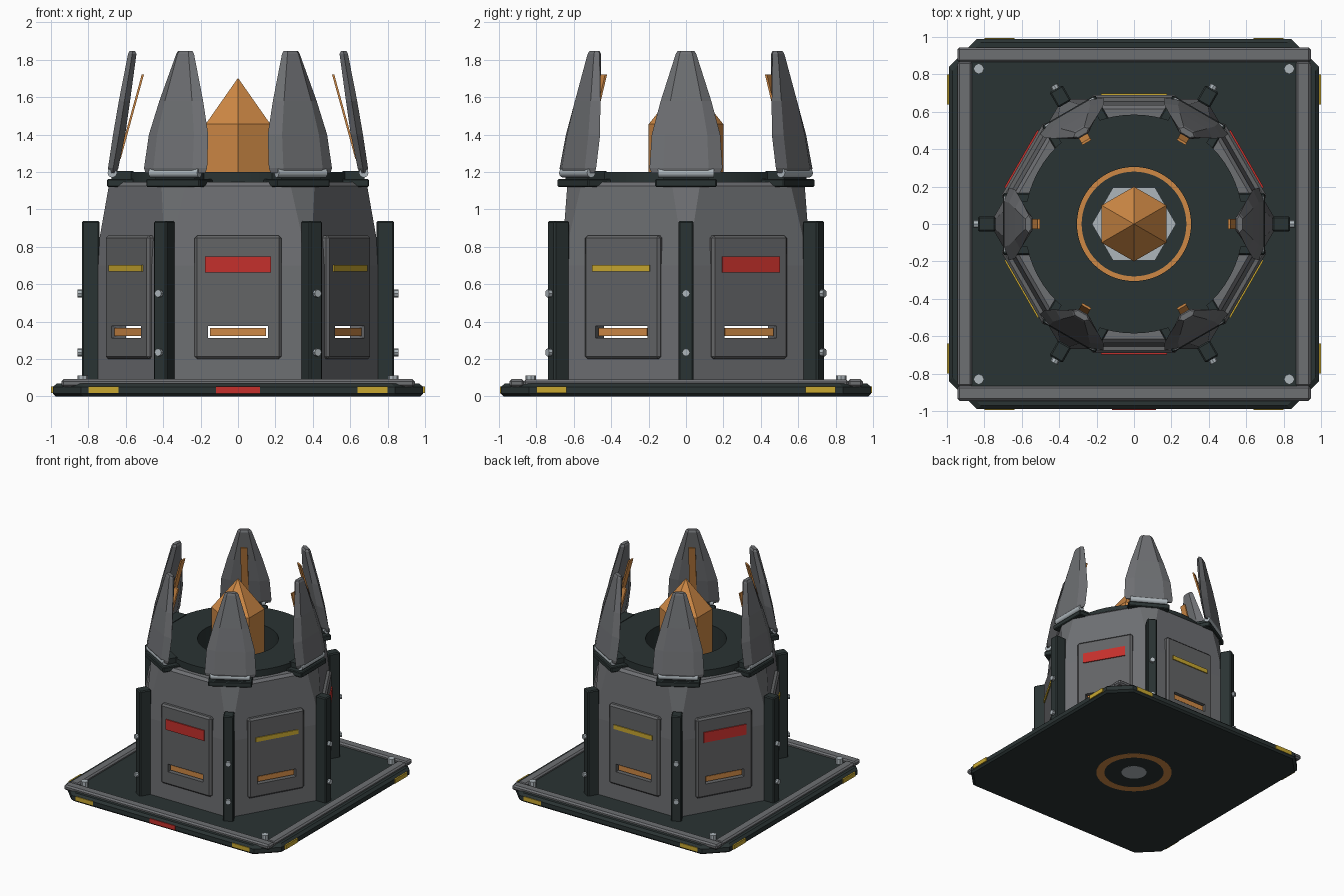
import bpy, bmesh, math
from mathutils import Matrix, Vector

if "Cube" in bpy.data.objects:
    bpy.data.objects.remove(bpy.data.objects["Cube"])


def material(name, rgb):
    m = bpy.data.materials.new(name)
    m.use_nodes = True
    m.diffuse_color = (*rgb, 1)
    m.node_tree.nodes["Principled BSDF"].inputs["Base Color"].default_value = (*rgb, 1)
    return m


DARK = material("dark metal", (.023, .033, .033))
GREY = material("grey armour", (.155, .16, .17))
PANEL = material("panel grey", (.125, .128, .133))
SILVER = material("silver", (.42, .47, .50))
ORANGE = material("orange", (.62, .25, .06))
YELLOW = material("yellow", (.58, .39, .03))
RED = material("red", (.56, .03, .025))

SIXTHS = [math.radians(60 * i) for i in range(6)]
SIDES = [a + math.radians(30) for a in SIXTHS]


def finish(name, bm, mat, angle=0, bevel=0, smooth=False):
    bmesh.ops.recalc_face_normals(bm, faces=bm.faces)
    mesh = bpy.data.meshes.new(name)
    bm.to_mesh(mesh)
    bm.free()
    ob = bpy.data.objects.new(name, mesh)
    bpy.context.collection.objects.link(ob)
    ob.rotation_euler.z = angle
    if mat:
        mesh.materials.append(mat)
    if bevel:
        mod = ob.modifiers.new("edge bevel", 'BEVEL')
        mod.width, mod.segments = bevel, 1
    if smooth:
        bpy.ops.object.select_all(action='DESELECT')
        ob.select_set(True)
        bpy.context.view_layer.objects.active = ob
        bpy.ops.object.shade_smooth_by_angle(angle=math.radians(30))
    return ob


def add_box(bm, lo, hi, angle=0):
    lo, hi = Vector(lo), Vector(hi)
    mat = Matrix.Rotation(angle, 4, 'Z') @ Matrix.Translation((lo + hi) / 2) @ Matrix.Diagonal((*(hi - lo), 1))
    bmesh.ops.create_cube(bm, size=1, matrix=mat)


def box(name, mat, lo, hi, angle=0, bevel=0):
    bm = bmesh.new()
    add_box(bm, lo, hi)
    return finish(name, bm, mat, angle, bevel)


def loft(name, mat, rings, angle=0, closed=False, **kw):
    """Skin equal-length rings; cap the ends, or join last to first."""
    bm = bmesh.new()
    loops = [[bm.verts.new(p) for p in ring] for ring in rings]
    n = len(loops[0])
    for a, b in zip(loops, loops[1:] + (loops[:1] if closed else [])):
        for i in range(n):
            bm.faces.new((a[i], a[(i + 1) % n], b[(i + 1) % n], b[i]))
    if not closed:
        bm.faces.new(loops[0])
        bm.faces.new(loops[-1])
    return finish(name, bm, mat, angle, **kw)


def circle(r, z, n=64, turn=0):
    return [(r * math.cos(turn + math.tau * i / n), r * math.sin(turn + math.tau * i / n), z) for i in range(n)]


def ring(name, mat, r0, r1, z0, z1):
    loft(name, mat, [circle(r0, z0), circle(r1, z0), circle(r1, z1), circle(r0, z1)], closed=True, smooth=True)


def cylinder(name, mat, r, a, b, n=8, angle=0):
    """Cylinder between two points."""
    a, b = Vector(a), Vector(b)
    bm = bmesh.new()
    mtx = Matrix.Translation((a + b) / 2) @ (b - a).to_track_quat('Z', 'Y').to_matrix().to_4x4()
    bmesh.ops.create_cone(bm, cap_ends=True, segments=n, radius1=r, radius2=r, depth=(b - a).length, matrix=mtx)
    finish(name, bm, mat, angle, smooth=n > 8)


def cut_hex(apothem, cut, z):
    """Hexagon with clipped corners, as twelve points."""
    pts = []
    half = apothem / math.sqrt(3) - cut
    for a in SIDES:
        for t in (-half, half):
            pts.append((apothem * math.cos(a) - t * math.sin(a), apothem * math.sin(a) + t * math.cos(a), z))
    return pts


# Base plate with clipped corners, and its rails and bolts
def base_ring(s, z):
    c = s - .15
    return [(s, -c, z), (s, c, z), (c, s, z), (-c, s, z), (-s, c, z), (-s, -c, z), (-c, -s, z), (c, -s, z)]


loft("base_plate", DARK, [base_ring(.975, 0), base_ring(.99, .015), base_ring(.99, .05), base_ring(.97, .068)])
for s, side in ((-1, "front"), (1, "back")):
    y = sorted((.866 * s, .945 * s))
    box(side + "_rail", GREY, (-.945, y[0], .05), (.945, y[1], .092), bevel=.012)
    box(("right" if s < 0 else "left") + "_rail", GREY, (y[0], -.87, .05), (y[1], .87, .09), bevel=.012)
    for t in (-1, 1):
        cylinder("corner_bolt", SILVER, .028, (.83 * s, .83 * t, .06), (.83 * s, .83 * t, .112))
        cylinder("underside_stud", DARK, .035, (.57 * s, .57 * t, -.0), (.57 * s, .57 * t, .02), 16)
for q in range(4):
    for s in (-1, 1):
        box("edge_marker", YELLOW, (.985, .72 * s - .08, .017), (.994 + .006 * (q % 2 == 0), .72 * s + .08, .052),
            q * math.pi / 2)
box("front_marker", RED, (-.117, -.994, .015), (.117, -.985, .052))
ring("underside_ring", ORANGE, .235, .3, -.001, .01)
cylinder("underside_disc", SILVER, .1, (0, 0, -.001), (0, 0, .01), 32)

# Hollow tower: walls, tapered shoulder and roof rim
tower = loft("tower_body", GREY, [
    cut_hex(.667, .008, .05), cut_hex(.667, .008, .7), cut_hex(.635, .085, 1.125), cut_hex(.615, .08, 1.145),
    cut_hex(.45, .05, 1.145), cut_hex(.45, .05, 1.1), cut_hex(.6, .05, 1.03), cut_hex(.6, .008, .05)], closed=True)

# Slot cutter shared by the tower and its panels
bm = bmesh.new()
for a in SIDES:
    add_box(bm, (.5, -.16, .312), (.8, .16, .376), a)
cutter = finish("slot_cutter", bm, None)
cutter.hide_render = True
cutter.hide_viewport = True
cutter.display_type = 'WIRE'


def cut_slot(ob):
    mod = ob.modifiers.new("slot", 'BOOLEAN')
    mod.operation, mod.solver, mod.object = 'DIFFERENCE', 'EXACT', cutter


cut_slot(tower)

# Side panels with a signal strip and a glowing slot bar
for i, a in enumerate(SIDES):
    cut_slot(box("side_panel", PANEL, (.62, -.232, .2), (.69, .232, .86), a, bevel=.014))
    if i % 2 == 0:
        box("red_strip", RED, (.685, -.177, .662), (.699, .177, .747), a)
    else:
        box("yellow_strip", YELLOW, (.685, -.177, .667), (.698, .177, .702), a)
    box("slot_bar", ORANGE, (.655, -.15, .324), (.675, .15, .366), a)

# Collar, well and core
ring("collar", DARK, .305, .585, 1.12, 1.2)
ring("well_wall", DARK, .305, .33, .86, 1.15)
cylinder("well_floor", DARK, .32, (0, 0, .85), (0, 0, .87), 48)
ring("well_glow_ring", ORANGE, .28, .305, .865, .876)
loft("core_pedestal", SILVER, [circle(.225, .86, 6), circle(.225, 1.05, 6)])
loft("core_crystal", ORANGE, [circle(r, z, 6, math.pi / 2) for r, z in ((.2, 1.04), (.2, 1.455), (.002, 1.7))])


# Corner posts, hinges and petals
def petal_ring(z, r, w, t):
    return [(r - t * .5, -w, z), (r, -w * .62, z), (r, w * .62, z),
            (r - t * .5, w, z), (r - t, w * .6, z), (r - t, -w * .6, z)]


for a in SIXTHS:
    box("corner_post", DARK, (.74, -.04, .06), (.835, .04, .938), a, bevel=.008)
    for z in (.235, .55):
        cylinder("post_bolt", SILVER, .021, (.82, 0, z), (.857, 0, z), angle=a)
    box("hinge_bracket", DARK, (.5, -.165, 1.12), (.7, .165, 1.162), a, bevel=.006)
    box("hinge_block", DARK, (.56, -.12, 1.15), (.675, .12, 1.205), a)
    cylinder("hinge_pin", SILVER, .025, (.672, -.15, 1.195), (.672, .15, 1.195), 16, a)
    loft("petal", GREY, [petal_ring(*p) for p in (
        (1.195, .69, .185, .04), (1.22, .695, .195, .055), (1.4, .668, .183, .065),
        (1.58, .637, .135, .06), (1.83, .588, .055, .045), (1.846, .58, .045, .03))], a)
    loft("petal_glow_strip", ORANGE, [
        [(r, -.027, z), (r + .012, -.027, z), (r + .012, .027, z), (r, .027, z)]
        for r, z in ((.627, 1.27), (.503, 1.72))], a)
